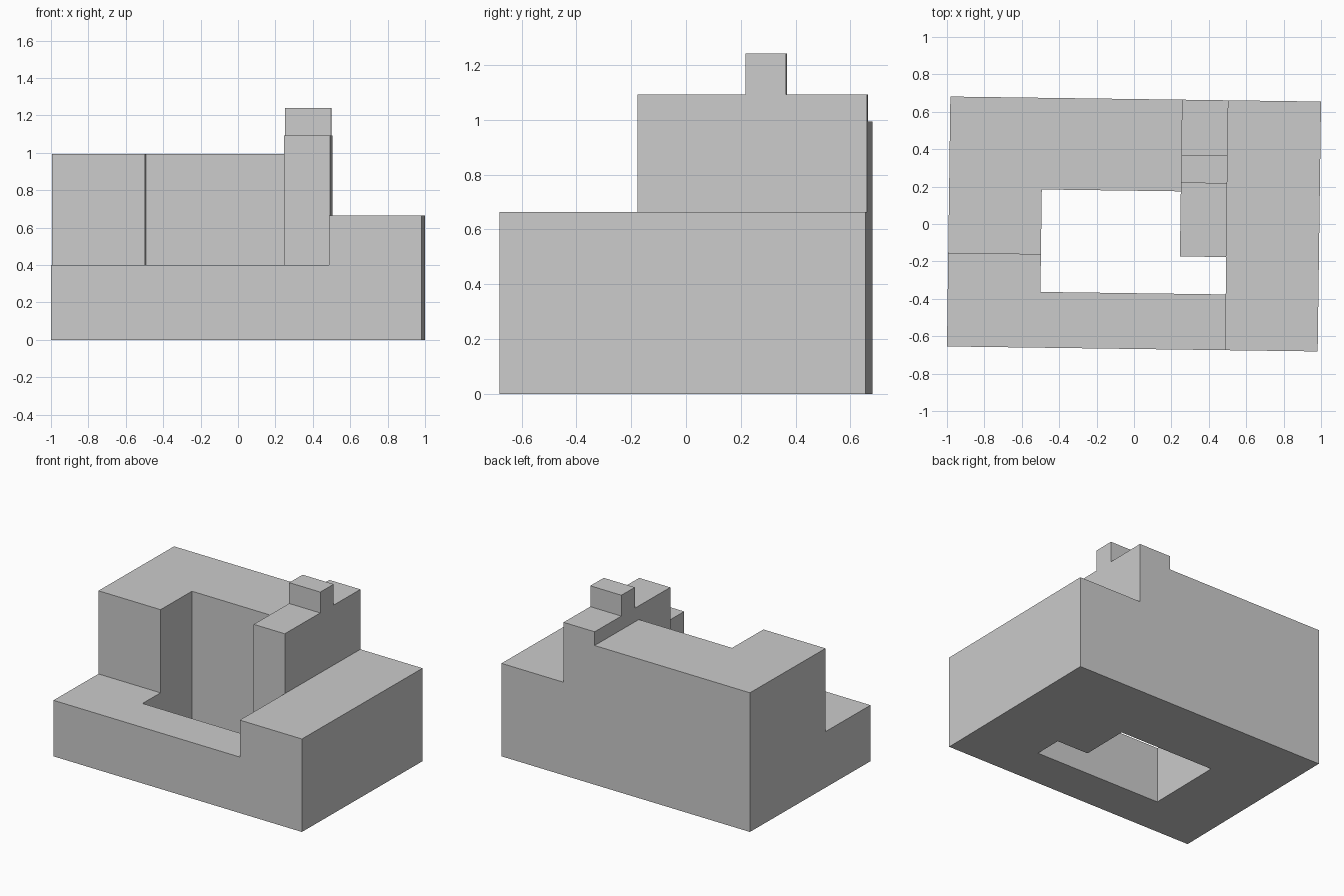
import bpy
import bmesh
from math import cos, sin
from mathutils import Matrix, Vector

cube = bpy.data.objects.get("Cube")
if cube:
    bpy.data.objects.remove(cube, do_unlink=True)

# Plain grey material
grey = bpy.data.materials.new("plain_grey")
grey.use_nodes = True
colour = (0.6, 0.6, 0.6, 1)
grey.diffuse_color = colour
grey.node_tree.nodes["Principled BSDF"].inputs["Base Color"].default_value = colour

# Masses around the courtyard: x0, x1, y0, y1, height
W, D = 0.991, 0.668
masses = {
    "front_wing": (-W, W / 2, -D, -0.37, 0.40),
    "low_side_wing": (-W, -W / 2, -0.37, -0.17, 0.40),
    "tall_side_wing": (-W, -W / 2, -0.17, D, 0.994),
    "back_wing": (-W / 2, W / 4, 0.178, D, 0.994),
    "tower": (W / 4, W / 2, -0.17, D, 1.092),
    "chimney": (W / 4, W / 2, 0.223, 0.372, 1.241),
    "long_side_wing": (W / 2, W, -D, D, 0.664),
}
boxes = [((a, c, 0), (b, d, h)) for a, b, c, d, h in masses.values()]
lines = [sorted({p[k] for box in boxes for p in box}) for k in range(3)]


def solid(cell):
    """True when the grid cell lies inside any of the masses."""
    if any(i < 0 or i + 1 >= len(lines[k]) for k, i in enumerate(cell)):
        return False
    mid = [(lines[k][i] + lines[k][i + 1]) / 2 for k, i in enumerate(cell)]
    return any(all(lo[k] < mid[k] < hi[k] for k in range(3)) for lo, hi in boxes)


def add_face(bm, cell, axis, side):
    """Quad on one side of a cell, facing outwards."""
    u, v = (axis + 1) % 3, (axis + 2) % 3
    corners = []
    for du, dv in ((0, 0), (1, 0), (1, 1), (0, 1)):
        i = list(cell)
        i[axis] += side
        i[u] += du
        i[v] += dv
        corners.append(bm.verts.new(Vector([lines[k][i[k]] for k in range(3)])))
    bm.faces.new(corners if side else corners[::-1])


# Fuse the masses into one closed shell without inner walls
bm = bmesh.new()
for x in range(len(lines[0]) - 1):
    for y in range(len(lines[1]) - 1):
        for z in range(len(lines[2]) - 1):
            if not solid((x, y, z)):
                continue
            for axis in range(3):
                for side in (0, 1):
                    near = [x, y, z]
                    near[axis] += 2 * side - 1
                    if not solid(near):
                        add_face(bm, (x, y, z), axis, side)
bmesh.ops.remove_doubles(bm, verts=bm.verts, dist=0.0001)
bmesh.ops.dissolve_limit(bm, angle_limit=0.01, verts=bm.verts, edges=bm.edges)

# The whole block is turned very slightly
bm.transform(Matrix.Rotation(-0.0135, 4, "Z"))
mesh = bpy.data.meshes.new("courtyard_building")
bm.to_mesh(mesh)
bm.free()
mesh.materials.append(grey)
building = bpy.data.objects.new("courtyard_building", mesh)
bpy.context.collection.objects.link(building)
